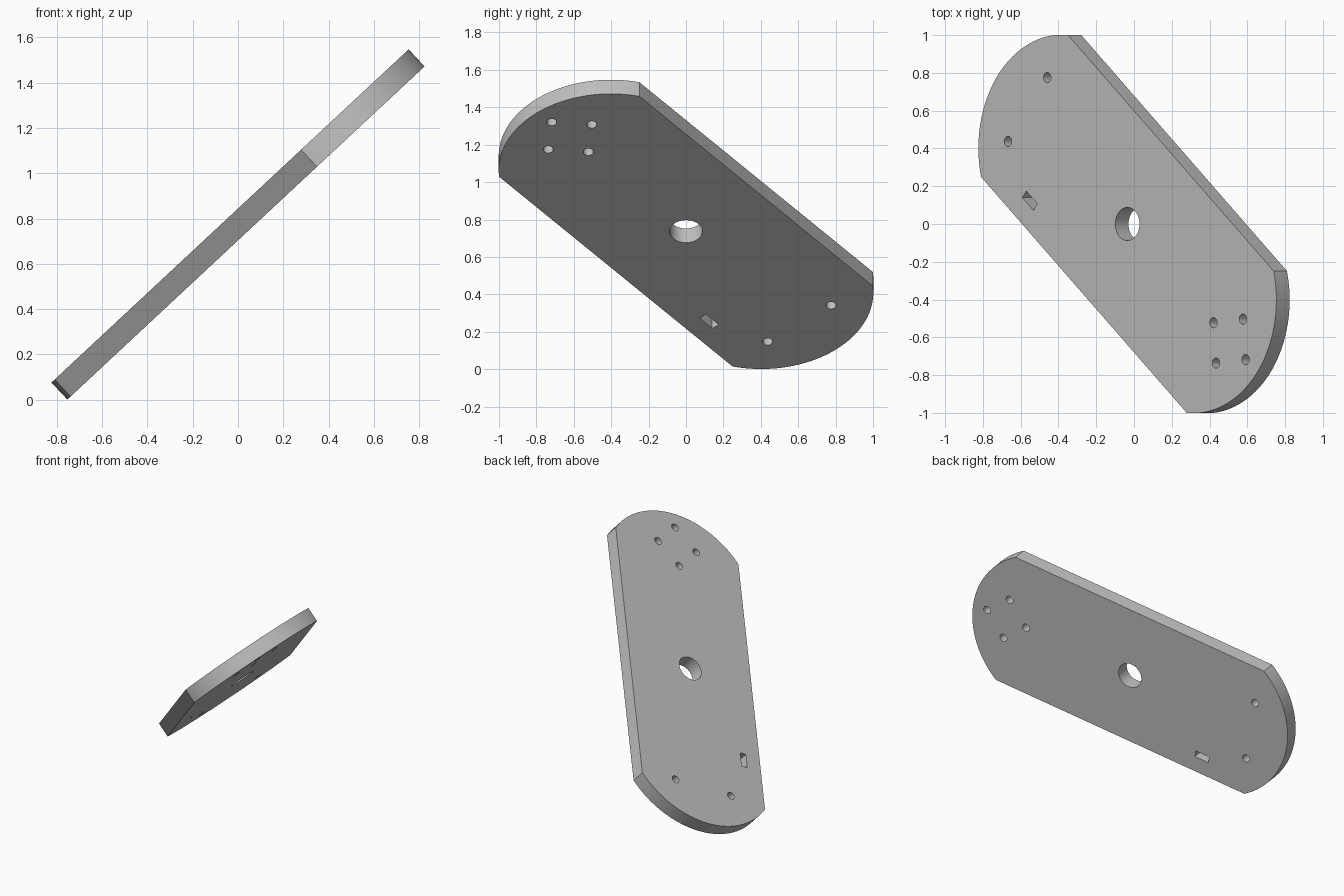
import bpy, bmesh
from math import radians, sin, cos, asin, pi
from mathutils import Matrix

cube = bpy.data.objects.get("Cube")
if cube:
    bpy.data.objects.remove(cube, do_unlink=True)

HALF_LENGTH, HALF_WIDTH = 0.971, 0.49   # straight part of the plate
END_RADIUS = 0.6                        # rounded ends
THICKNESS = 0.103


def arc(cx, cy, r, start, end, n):
    """Points along an arc, both ends included."""
    return [(cx + r * cos(start + (end - start) * i / n),
             cy + r * sin(start + (end - start) * i / n)) for i in range(n + 1)]


def circle(cx, cy, r, n=32):
    return arc(cx, cy, r, 0, 2 * pi, n)[:-1]


def rectangle(cx, cy, w, h):
    return [(cx + sx * w / 2, cy + sy * h / 2)
            for sx, sy in ((-1, -1), (1, -1), (1, 1), (-1, 1))]


# Outline: two straight sides joined by shallow arcs
half = asin(HALF_WIDTH / END_RADIUS)
offset = HALF_LENGTH - END_RADIUS * cos(half)
outline = (arc(offset, 0, END_RADIUS, -half, half, 48)
           + arc(-offset, 0, END_RADIUS, pi - half, pi + half, 48))

# Openings: centre bore, four-hole pattern, two holes and a slot
loops = [outline, circle(0, 0, 0.088, 48)]
for dx, dy in ((1, 0), (-1, 0), (0, 1), (0, -1)):
    loops.append(circle(0.965 + 0.152 * dx, 0.152 * dy, 0.027))
for side in (-1, 1):
    loops.append(circle(-0.943, 0.221 * side, 0.027))
loops.append(rectangle(-0.62, -0.359, 0.105, 0.045))

# Filled flat curve, extruded to a plate
curve = bpy.data.curves.new("plate_profile", "CURVE")
curve.dimensions = "2D"
curve.fill_mode = "BOTH"
curve.extrude = THICKNESS / 2
for points in loops:
    spline = curve.splines.new("POLY")
    spline.points.add(len(points) - 1)
    for p, (x, y) in zip(spline.points, points):
        p.co = (x, y, 0, 1)
    spline.use_cyclic_u = True

plate = bpy.data.objects.new("mounting_plate", curve)
bpy.context.collection.objects.link(plate)
bpy.ops.object.select_all(action="DESELECT")
plate.select_set(True)
bpy.context.view_layer.objects.active = plate
bpy.ops.object.convert(target="MESH")
plate = bpy.context.view_layer.objects.active

# Weld the walls to the faces
bm = bmesh.new()
bm.from_mesh(plate.data)
bmesh.ops.remove_doubles(bm, verts=bm.verts, dist=0.0001)
bmesh.ops.recalc_face_normals(bm, faces=bm.faces)
bm.to_mesh(plate.data)
bm.free()

# Turn the plate in its plane, then tilt it up
plate.data.transform(Matrix.Translation((0, 0, 0.774))
                     @ Matrix.Rotation(radians(-43), 4, "Y")
                     @ Matrix.Rotation(radians(-40), 4, "Z"))
bpy.ops.object.shade_smooth_by_angle(angle=radians(30))

grey = bpy.data.materials.new("plain_grey")
grey.use_nodes = True
colour = (0.53, 0.53, 0.53, 1)
grey.diffuse_color = colour
grey.node_tree.nodes["Principled BSDF"].inputs["Base Color"].default_value = colour
plate.data.materials.clear()
plate.data.materials.append(grey)
